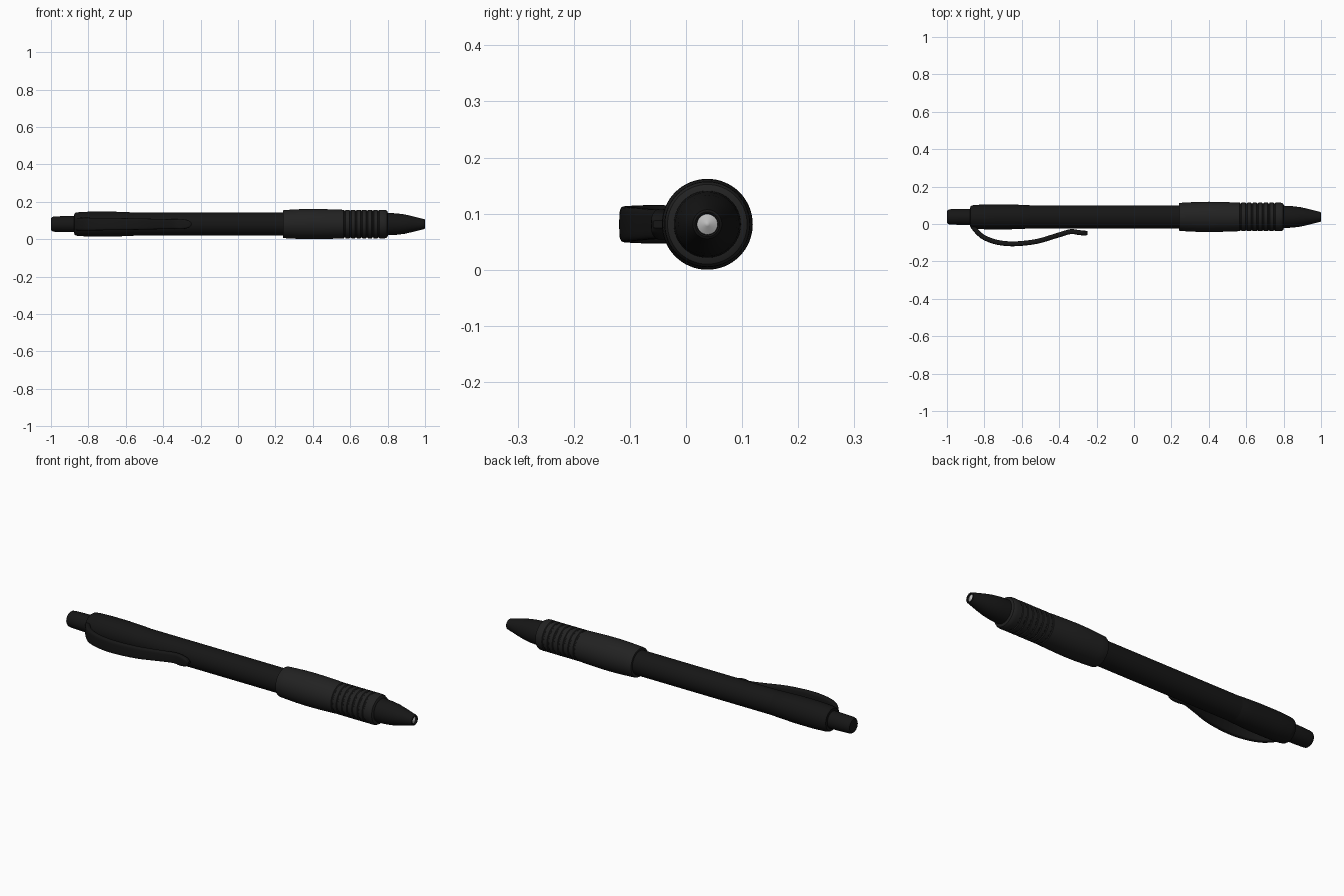
import bpy, bmesh, math
from mathutils import Vector

if "Cube" in bpy.data.objects:
    bpy.data.objects.remove(bpy.data.objects["Cube"])

CY, CZ = 0.038, 0.081   # pen axis (runs along x)
SEG = 64


def material(name, v):
    m = bpy.data.materials.new(name)
    m.diffuse_color = (v, v, v, 1)
    m.use_nodes = True
    m.node_tree.nodes["Principled BSDF"].inputs["Base Color"].default_value = m.diffuse_color
    return m


BLACK = material("black_plastic", 0.008)
RUBBER = material("dark_rubber", 0.016)
METAL = material("metal", 0.5)


def finish(name, bm, mat, angle=35):
    bmesh.ops.recalc_face_normals(bm, faces=bm.faces)
    me = bpy.data.meshes.new(name)
    bm.to_mesh(me)
    bm.free()
    ob = bpy.data.objects.new(name, me)
    bpy.context.collection.objects.link(ob)
    me.materials.append(mat)
    bpy.ops.object.select_all(action='DESELECT')
    ob.select_set(True)
    bpy.context.view_layer.objects.active = ob
    bpy.ops.object.shade_smooth_by_angle(angle=math.radians(angle))
    return ob


def loft(name, rings, mat, angle=35):
    """Skin a list of closed rings and cap both ends."""
    bm = bmesh.new()
    vs = [[bm.verts.new(p) for p in ring] for ring in rings]
    n = len(vs[0])
    for a, b in zip(vs, vs[1:]):
        for i in range(n):
            j = (i + 1) % n
            bm.faces.new((a[i], a[j], b[j], b[i]))
    bm.faces.new(vs[0])
    bm.faces.new(vs[-1])
    return finish(name, bm, mat, angle)


def lathe(name, profile, mat):
    """Turn (x, radius) points about the pen axis."""
    rings = [[(x, CY + r * math.cos(2 * math.pi * i / SEG), CZ + r * math.sin(2 * math.pi * i / SEG))
              for i in range(SEG)] for x, r in profile]
    return loft(name, rings, mat)


def smooth_path(pts, steps=6):
    """Catmull-Rom through points of any dimension."""
    pts = [Vector(p) for p in pts]
    ext = [2 * pts[0] - pts[1]] + pts + [2 * pts[-1] - pts[-2]]
    out = []
    for k in range(1, len(ext) - 2):
        a, b, c, d = ext[k - 1:k + 3]
        for s in range(steps):
            t = s / steps
            out.append(0.5 * (2 * b + (c - a) * t + (2 * a - 5 * b + 4 * c - d) * t * t
                              + (3 * b - a - 3 * c + d) * t ** 3))
    return out + [pts[-1]]


# push button
lathe("push_button", [(-1, 0.026), (-0.998, 0.034), (-0.992, 0.039), (-0.98, 0.041),
                      (-0.92, 0.043), (-0.84, 0.044)], BLACK)

# upper collar that carries the clip
lathe("clip_collar", [(-0.876, 0.046), (-0.875, 0.056), (-0.868, 0.061), (-0.85, 0.064), (-0.78, 0.067),
                      (-0.68, 0.067), (-0.62, 0.065), (-0.56, 0.0625), (-0.55, 0.06)], BLACK)

# barrel
lathe("barrel", [(-0.6, 0.0615), (0.26, 0.0615)], BLACK)

# rubber grip with grooves
grip = [(0.241, 0.06), (0.241, 0.073), (0.246, 0.075), (0.28, 0.077), (0.34, 0.080), (0.4, 0.081),
        (0.46, 0.080), (0.52, 0.078), (0.56, 0.0765)]
for i in range(7):
    g = 0.565 + i * 0.03
    grip += [(g, 0.0762), (g + 0.003, 0.0725), (g + 0.008, 0.0725), (g + 0.011, 0.0762)]
grip += [(0.775, 0.0765), (0.788, 0.0755), (0.797, 0.071), (0.802, 0.06), (0.802, 0.05)]
lathe("rubber_grip", grip, RUBBER)

# nose cone, hollow at its mouth
lathe("nose_cone", [(0.78, 0.06), (0.81, 0.0595), (0.85, 0.057), (0.89, 0.052), (0.93, 0.043),
                    (0.97, 0.033), (0.99, 0.028), (0.997, 0.026), (1.0, 0.022),
                    (0.998, 0.019), (0.98, 0.0185)], BLACK)

# metal writing point
lathe("writing_point", [(0.975, 0.0183), (0.99, 0.0183), (0.998, 0.004), (0.999, 0.002)], METAL)

# spring clip: x, y, half width along the path
clip = smooth_path([(-0.862, -0.012, 0.033), (-0.838, -0.042, 0.034), (-0.80, -0.073, 0.034),
                    (-0.73, -0.098, 0.033), (-0.64, -0.106, 0.032), (-0.52, -0.093, 0.030),
                    (-0.41, -0.061, 0.027), (-0.34, -0.041, 0.026), (-0.30, -0.045, 0.027),
                    (-0.265, -0.049, 0.020), (-0.249, -0.048, 0.007)])
rings = []
for k, p in enumerate(clip):
    a, b = clip[max(k - 1, 0)], clip[min(k + 1, len(clip) - 1)]
    tan = Vector((b.x - a.x, b.y - a.y)).normalized()
    nx, ny = -tan.y, tan.x
    half = 0.013 if k < len(clip) - 3 else 0.011
    ring = []
    for i in range(24):
        t = 2 * math.pi * i / 24
        c, s = math.cos(t), math.sin(t)
        u = math.copysign(abs(c) ** 0.5, c) * half
        w = math.copysign(abs(s) ** 0.5, s) * p.z
        ring.append((p.x + nx * u, p.y + ny * u, CZ + w))
    rings.append(ring)
loft("pocket_clip", rings, BLACK, 40)
